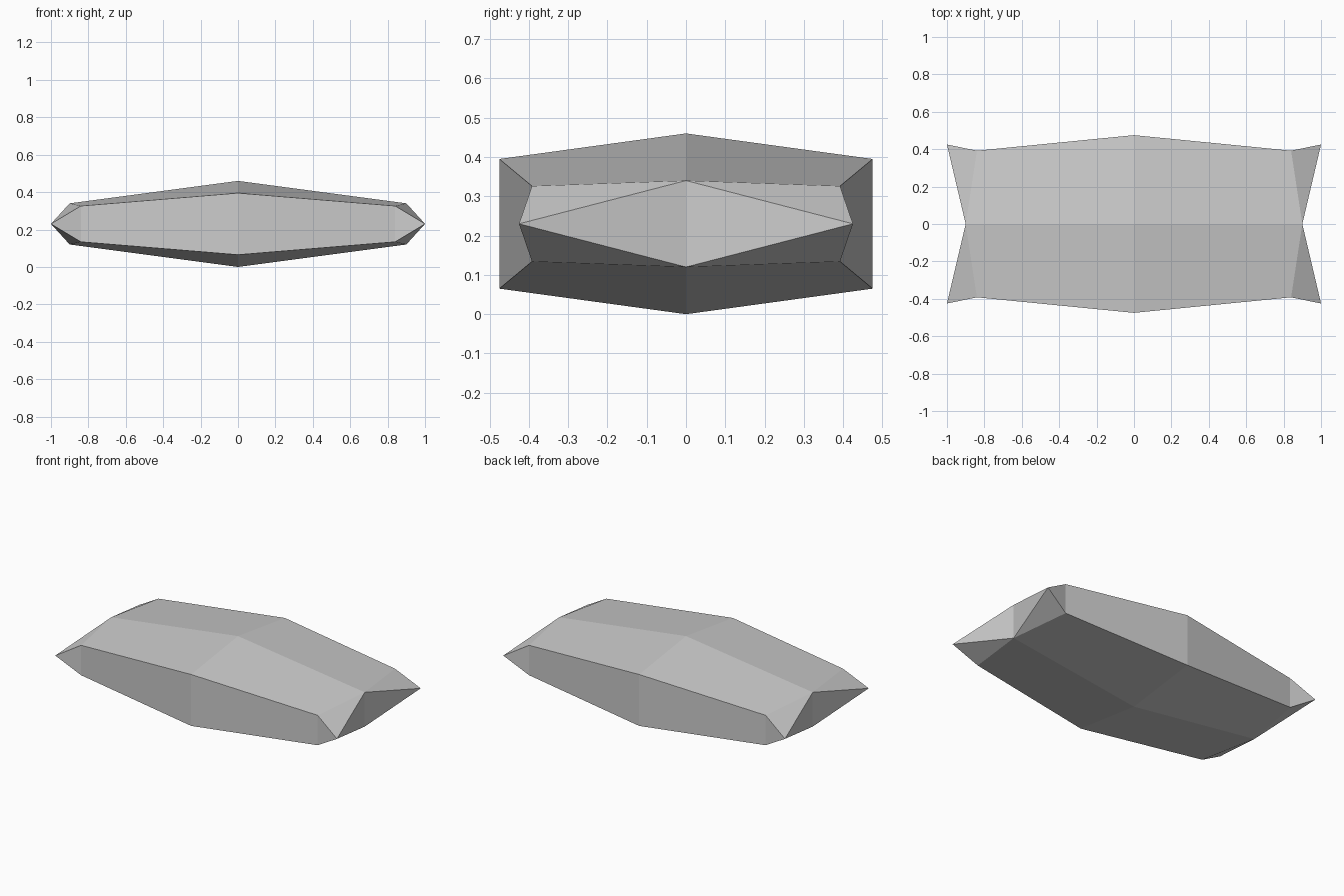
import bpy
import bmesh

if "Cube" in bpy.data.objects:
    bpy.data.objects.remove(bpy.data.objects["Cube"])

HALF_HEIGHT = 0.23

# Single grey colour
grey = bpy.data.materials.new("plain_grey")
grey.diffuse_color = (0.6, 0.6, 0.6, 1.0)
grey.use_nodes = True
grey.node_tree.nodes["Principled BSDF"].inputs["Base Color"].default_value = grey.diffuse_color

# One octant of the faceted body, measured from its centre
points = {
    "crown": (0, 0, 0.23),
    "shoulder": (0, 0.475, 0.165),
    "corner": (0.84, 0.392, 0.096),
    "end_top": (0.90, 0, 0.11),
    "tip": (1.0, 0.425, 0),
    "corner_mid": (0.84, 0.392, 0),
    "side_mid": (0, 0.475, 0),
    "end_mid": (0.90, 0, 0),
}
faces = [
    ("end_top", "corner", "shoulder", "crown"),         # top slope
    ("tip", "corner", "end_top"),                       # bevel above the end
    ("tip", "end_top", "end_mid"),                      # notched end
    ("corner", "tip", "corner_mid"),                    # flared corner
    ("shoulder", "corner", "corner_mid", "side_mid"),   # upright side
]

bm = bmesh.new()
verts = {name: bm.verts.new(co) for name, co in points.items()}
for face in faces:
    bm.faces.new([verts[name] for name in face])
mesh = bpy.data.meshes.new("faceted_body")
bm.to_mesh(mesh)
bm.free()
mesh.materials.append(grey)

# Mirror the octant into the full body, resting on the floor
body = bpy.data.objects.new("faceted_body", mesh)
bpy.context.collection.objects.link(body)
body.location.z = HALF_HEIGHT
mirror = body.modifiers.new("mirror_all_axes", "MIRROR")
mirror.use_axis = (True, True, True)
mirror.merge_threshold = 0.001
